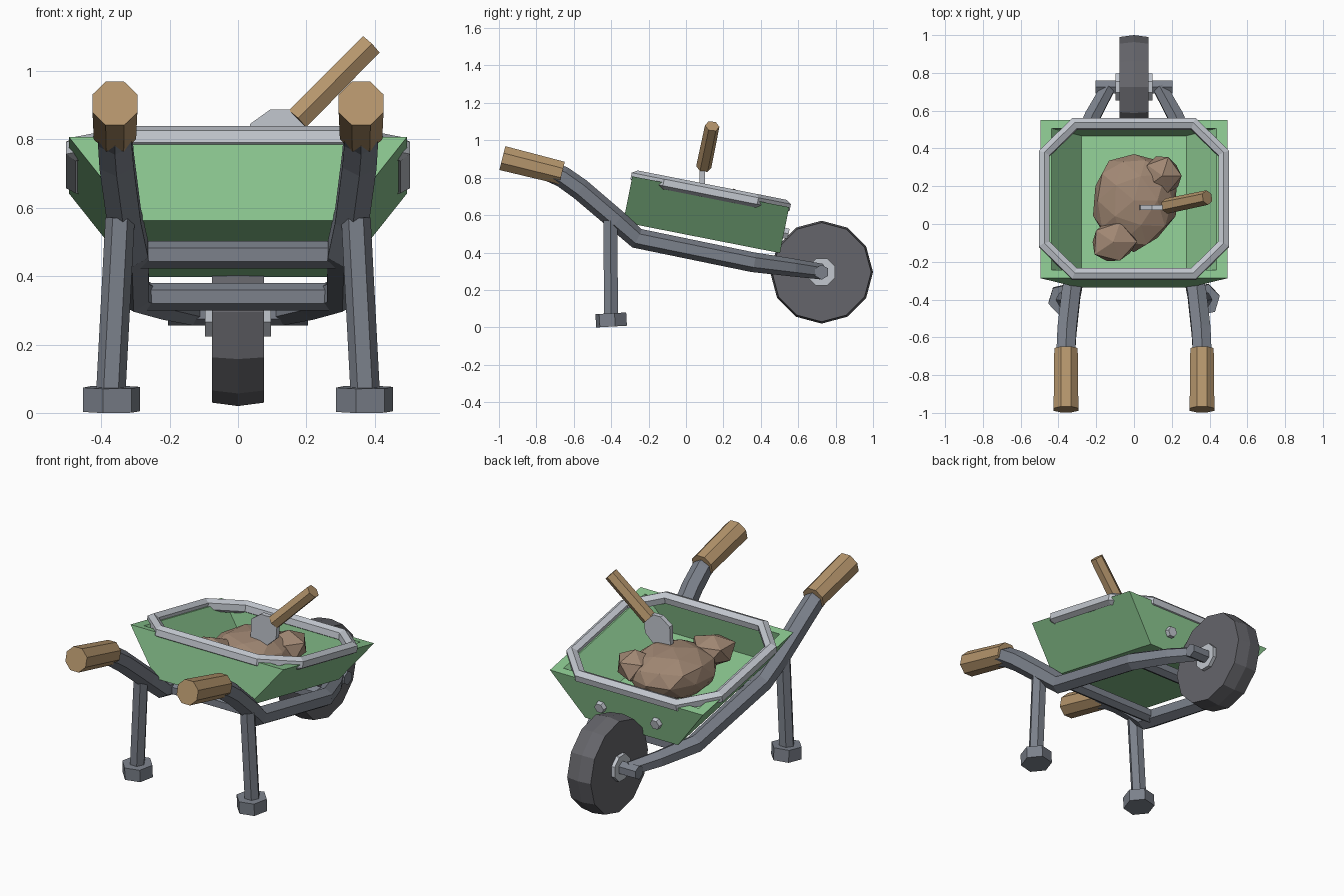
import bpy, bmesh, math, random
from mathutils import Vector, Matrix

if "Cube" in bpy.data.objects:
    bpy.data.objects.remove(bpy.data.objects["Cube"])

random.seed(4)


def mat(name, r, g, b):
    m = bpy.data.materials.new(name)
    m.diffuse_color = (r, g, b, 1)
    m.use_nodes = True
    m.node_tree.nodes["Principled BSDF"].inputs["Base Color"].default_value = m.diffuse_color
    return m


GREEN = mat("green_paint", .26, .57, .28)
WOOD = mat("wood", .46, .30, .15)
DIRT = mat("dirt", .35, .24, .17)
STEEL = mat("dark_steel", .20, .22, .26)
RUBBER = mat("rubber", .13, .13, .145)
LIGHT = mat("light_steel", .54, .57, .62)


def finish(bm, name, material, matrix=None):
    bmesh.ops.recalc_face_normals(bm, faces=bm.faces)
    me = bpy.data.meshes.new(name)
    bm.to_mesh(me)
    bm.free()
    if matrix:
        me.transform(matrix)
    me.materials.append(material)
    ob = bpy.data.objects.new(name, me)
    bpy.context.collection.objects.link(ob)
    return ob


def tube(name, pts, radii, sides, material, ref=(1, 0, 0), closed=False, phase=0.0, matrix=None):
    """Faceted tube swept along a polyline."""
    pts = [Vector(p) for p in pts]
    n = len(pts)
    if not isinstance(radii, (list, tuple)):
        radii = [radii] * n
    bm = bmesh.new()
    rings = []
    for i, p in enumerate(pts):
        a = pts[i - 1] if (i or closed) else p
        b = pts[(i + 1) % n] if (i < n - 1 or closed) else p
        d1 = (p - a).normalized() if p != a else Vector()
        d2 = (b - p).normalized() if p != b else Vector()
        t = (d1 + d2).normalized()
        u = Vector(ref)
        u = (u - t * u.dot(t)).normalized()
        v = t.cross(u)
        rings.append([bm.verts.new(p + radii[i] * (u * math.cos(k) + v * math.sin(k)))
                      for k in (phase + 2 * math.pi * j / sides for j in range(sides))])
    for i in range(n if closed else n - 1):
        r, s = rings[i], rings[(i + 1) % n]
        for j in range(sides):
            k = (j + 1) % sides
            bm.faces.new((r[j], r[k], s[k], s[j]))
    if not closed:
        bm.faces.new(rings[0])
        bm.faces.new(rings[-1])
    return finish(bm, name, material, matrix)


def rock(name, loc, size, sub, jitter):
    bm = bmesh.new()
    bmesh.ops.create_icosphere(bm, subdivisions=sub, radius=1)
    for v in bm.verts:
        v.co *= 1 + random.uniform(-jitter, jitter)
    return finish(bm, name, DIRT, Matrix.Translation(loc) @ Matrix.Diagonal((*size, 1)))


# wheel, hub and axle
WY, WZ = .725, .295
tube("wheel", [(x, WY, WZ) for x in (-.076, 0, .076)], [.265, .275, .265], 12, RUBBER, ref=(0, 0, 1))
tube("wheel_hub", [(-.097, WY, WZ), (.097, WY, WZ)], .078, 8, LIGHT, ref=(0, 0, 1), phase=math.pi / 8)
tube("axle", [(-.205, WY, WZ), (.205, WY, WZ)], .04, 6, STEEL, ref=(0, 0, 1))

# rails, grips, legs and feet on both sides
for s, side in ((-1, "left"), (1, "right")):
    tube(side + "_rail",
         [(s * .36, -.72, .83), (s * .36, -.66, .805), (s * .355, -.565, .738), (s * .333, -.37, .572),
          (s * .31, -.262, .476), (s * .305, .358, .348), (s * .22, .57, .32), (s * .135, .725, .298)],
         [.055, .057, .058, .057, .055, .053, .048, .042], 6, STEEL, phase=math.pi / 6)
    tube(side + "_grip", [(s * .36, -.982, .905), (s * .36, -.663, .825)], [.071, .067], 8, WOOD, phase=math.pi / 8)
    tube(side + "_leg", [(s * .345, -.405, .57), (s * .373, -.40, .04)], .043, 6, STEEL)
    tube(side + "_foot", [(s * .37, -.402, .075), (s * .37, -.398, .004)], .086, 6, STEEL,
         ref=(.3, 1, 0))

# crossbars
for name, y, z, w in (("front_crossbar", -.20, .463, .30), ("back_crossbar", .40, .34, .29)):
    tube(name, [(-w, y, z), (w, y, z)], .04, 6, STEEL, ref=(0, 0, 1))

# tray frame: tilted about the middle of its top edge
TILT = Matrix.Translation((0, .132, .725)) @ Matrix.Rotation(-math.atan(.197), 4, 'X')

# tray with thick walls, sloped on the two sides only
bm = bmesh.new()
loops = []
for hx, hy, z in ((.30, .427, -.25), (.495, .427, 0), (.438, .382, 0), (.278, .382, -.205)):
    loops.append([bm.verts.new((sx * hx, sy * hy, z)) for sx, sy in ((-1, -1), (1, -1), (1, 1), (-1, 1))])
for a, b in zip(loops, loops[1:]):
    for j in range(4):
        k = (j + 1) % 4
        bm.faces.new((a[j], a[k], b[k], b[j]))
bm.faces.new(loops[0])
bm.faces.new(loops[-1])
finish(bm, "tray", GREEN, TILT)

# rim tube around the tray with cut corners
X, Y, C = .475, .405, .16
tube("tray_rim",
     [(X, Y - C, 0), (X - C, Y, 0), (C - X, Y, 0), (-X, Y - C, 0),
      (-X, C - Y, 0), (C - X, -Y, 0), (X - C, -Y, 0), (X, C - Y, 0)],
     .036, 6, LIGHT, ref=(0, 0, 1), closed=True, matrix=TILT)

# bolts on the wheel side of the tray
for s, side in ((-1, "left"), (1, "right")):
    tube(side + "_bolt", [(s * .18, .41, -.14), (s * .18, .452, -.14)], [.036, .03], 6, LIGHT, matrix=TILT)

# dirt load
rock("dirt_heap", (0, .125, .61), (.225, .26, .14), 2, .07)
rock("right_clod", (.15, .255, .65), (.115, .115, .095), 1, .1)
rock("left_clod", (-.11, -.095, .68), (.13, .12, .09), 1, .1)

# trowel stuck in the dirt
bm = bmesh.new()
outline = [(.03, .735), (.035, .845), (.095, .888), (.15, .888), (.2, .835), (.195, .77), (.13, .71)]
face = bm.faces.new([bm.verts.new((x, .073, z)) for x, z in outline])
ext = bmesh.ops.extrude_face_region(bm, geom=[face])
bmesh.ops.translate(bm, vec=(0, .028, 0), verts=[v for v in ext["geom"] if isinstance(v, bmesh.types.BMVert)])
finish(bm, "trowel_blade", LIGHT)
tube("trowel_handle", [(.172, .095, .858), (.388, .14, 1.076)], [.041, .039], 6, WOOD, ref=(0, 1, 0))
